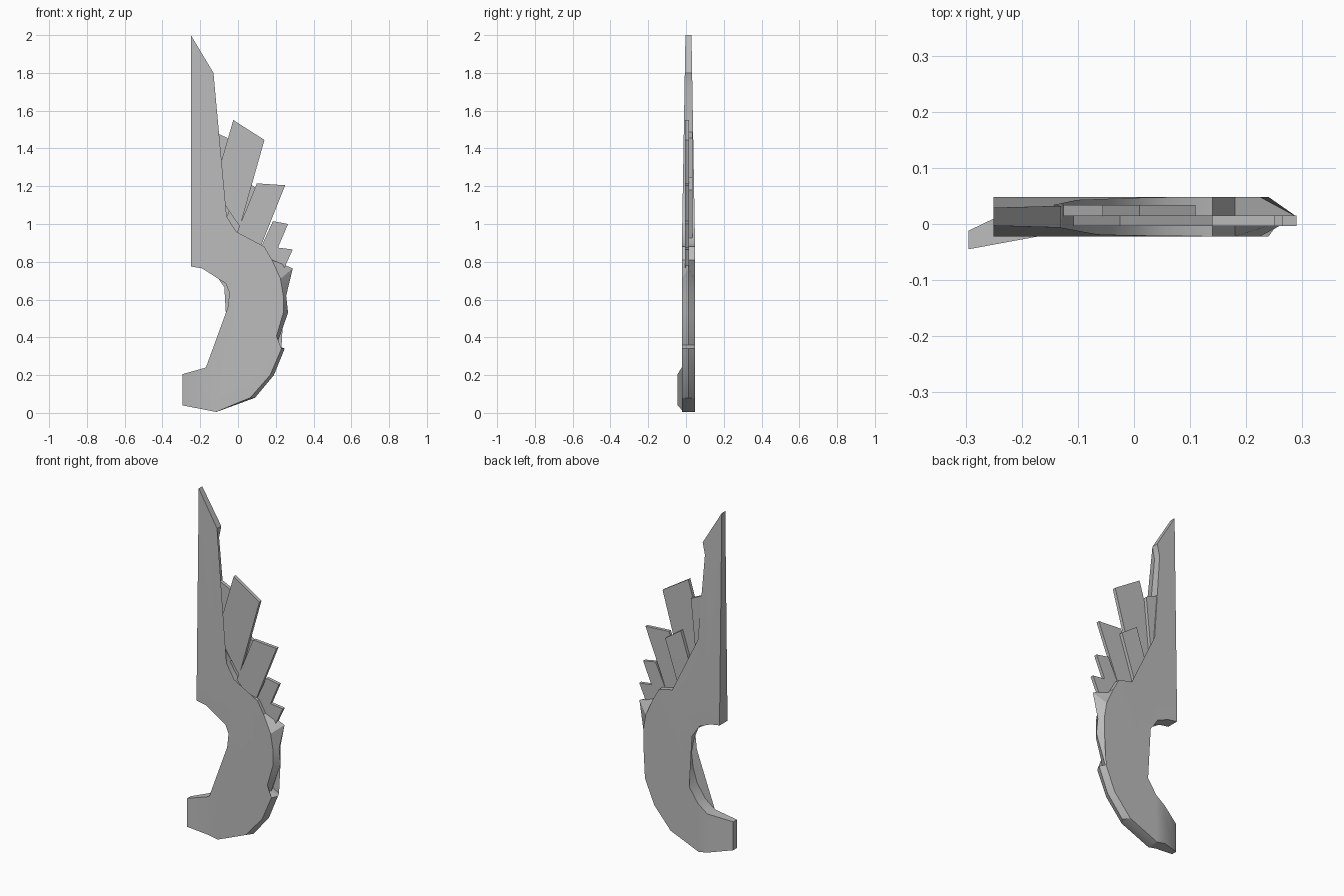
import bpy
import bmesh
from math import radians

cube = bpy.data.objects.get("Cube")
if cube:
    bpy.data.objects.remove(cube, do_unlink=True)

grey = bpy.data.materials.new("plain grey")
grey.use_nodes = True
colour = (0.5, 0.5, 0.5, 1)
grey.diffuse_color = colour
grey.node_tree.nodes["Principled BSDF"].inputs["Base Color"].default_value = colour

MID = 0.013    # y of the centre plane
HALF = 0.035   # half thickness of the grip
SHOULDER = 0.88
BEND = -0.17


def finish(bm, name, smooth=False):
    bmesh.ops.recalc_face_normals(bm, faces=bm.faces)
    mesh = bpy.data.meshes.new(name)
    bm.to_mesh(mesh)
    bm.free()
    mesh.materials.append(grey)
    obj = bpy.data.objects.new(name, mesh)
    bpy.context.collection.objects.link(obj)
    if smooth:
        bpy.ops.object.select_all(action='DESELECT')
        obj.select_set(True)
        bpy.context.view_layer.objects.active = obj
        bpy.ops.object.shade_smooth_by_angle(angle=radians(30))
    return obj


def layered(rings):
    """Join outline rings [(x, y, z), ...] into a capped solid."""
    bm = bmesh.new()
    loops = [[bm.verts.new(p) for p in ring] for ring in rings]
    n = len(loops[0])
    for a, b in zip(loops, loops[1:]):
        for i in range(n):
            j = (i + 1) % n
            bm.faces.new((a[i], a[j], b[j], b[i]))
    caps = [bm.faces.new(loops[0]), bm.faces.new(loops[-1][::-1])]
    bmesh.ops.triangulate(bm, faces=caps)
    return bm


# Blade and hooked grip: face outline, then the sharp outer edge
blade = [(-.25, .775), (-.25, 2), (-.13, 1.8), (-.145, 1.73), (-.105, 1.23),
         (-.095, 1.14), (-.06, 1.04), (-.01, .96), (.055, .9), (.14, .88),
         (.18, .81)]
outer = [(.225, .71), (.24, .62), (.24, .53), (.19, .36), (.23, .34),
         (.17, .2), (.065, .08)]
ridge = [(.29, .765), (.255, .62), (.265, .53), (.205, .36), (.247, .34),
         (.19, .2), (.09, .08)]
inner = [(-.115, .005), (-.295, .04), (-.295, .205), (-.17, .24), (-.11, .285),
         (-.055, .365), (-.03, .45), (-.02, .53), (-.035, .61), (-.065, .685),
         (-.12, .735), (-.19, .765)]
face = blade + outer + inner
edge = blade + ridge + inner
bm = layered([[(x, s, z) for x, z in o] for o, s in ((face, -1), (edge, 0), (face, 1))])
for co, no in (((0, 0, SHOULDER), (0, 0, 1)), ((BEND, 0, 0), (1, 0, 0))):
    bmesh.ops.bisect_plane(bm, geom=bm.verts[:] + bm.edges[:] + bm.faces[:],
                           plane_co=co, plane_no=no, dist=1e-5)
# Thin the blade towards its tip and bend the hook end to the front
for v in bm.verts:
    x, side, z = v.co
    half, mid = HALF, MID
    if z > SHOULDER:
        half -= (z - SHOULDER) / (2 - SHOULDER) * 0.019
    if z < 0.5 and x < BEND:
        t = (BEND - x) / (.295 + BEND)
        half -= t * 0.0185
        mid -= t * 0.0415
    v.co.y = mid + side * half
finish(bm, "blade_and_hook", smooth=True)

# Feathers: four corners of each plate, and its front and back y
FRONT, BACK = (-.004, .015), (.014, .034)
feathers = {
    "feather_large": ([(-.025, 1.55), (.14, 1.445), (.01, .985), (-.13, 1.19)], FRONT),
    "feather_rear_upper": ([(-.13, 1.49), (-.055, 1.455), (-.09, 1.1), (-.15, 1.12)], BACK),
    "feather_rear_lower": ([(.01, 1.25), (.11, 1.18), (.02, .91), (-.08, .97)], BACK),
    "feather_medium": ([(.1, 1.215), (.25, 1.205), (.1, .83), (-.02, .92)], FRONT),
    "feather_small": ([(.185, 1.015), (.265, 1.0), (.165, .765), (.1, .83)], FRONT),
    "feather_lowest": ([(.21, .875), (.29, .865), (.205, .68), (.15, .74)], FRONT),
}
for name, (corners, depth) in feathers.items():
    finish(layered([[(x, y, z) for x, z in corners] for y in depth]), name)
